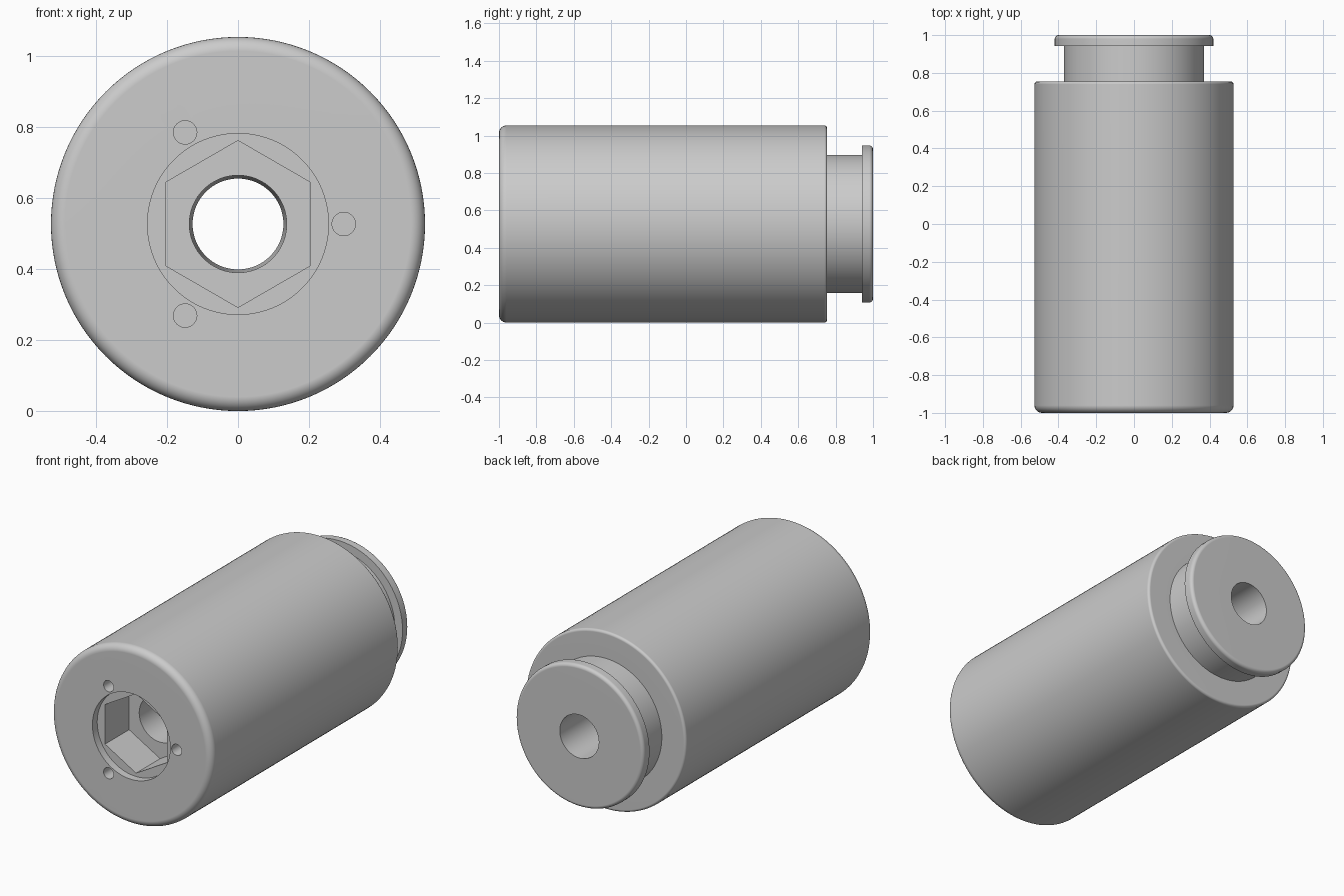
import bpy, bmesh
from math import sin, cos, pi, radians
from mathutils import Vector, Matrix

if "Cube" in bpy.data.objects:
    bpy.data.objects.remove(bpy.data.objects["Cube"], do_unlink=True)

R = 0.527            # outer radius, also the height of the axis
FLOOR = -0.73        # depth of the hex socket floor

grey = bpy.data.materials.new("plain grey")
grey.use_nodes = True
colour = (0.6, 0.6, 0.6, 1)
grey.diffuse_color = colour
grey.node_tree.nodes["Principled BSDF"].inputs["Base Color"].default_value = colour


def finish(bm, name):
    bmesh.ops.recalc_face_normals(bm, faces=bm.faces)
    mesh = bpy.data.meshes.new(name)
    bm.to_mesh(mesh)
    bm.free()
    mesh.materials.append(grey)
    obj = bpy.data.objects.new(name, mesh)
    bpy.context.collection.objects.link(obj)
    return obj


def fillet(r, y, size, start, steps=7):
    """Quarter round centred on (r, y), as (radius, y) points."""
    angles = [start + i * pi / 2 / steps for i in range(steps + 1)]
    return [(r + size * cos(a), y + size * sin(a)) for a in angles]


def lathe(profile, name, steps=128):
    """Revolve a closed (radius, y) profile about the lengthwise axis."""
    bm = bmesh.new()
    verts = [bm.verts.new((r, y, R)) for r, y in profile]
    edges = [bm.edges.new((v, verts[i - 1])) for i, v in enumerate(verts)]
    bmesh.ops.spin(bm, geom=verts + edges, cent=(0, 0, R), axis=(0, 1, 0),
                   angle=2 * pi, steps=steps, use_merge=True)
    bmesh.ops.remove_doubles(bm, verts=bm.verts, dist=1e-5)
    return finish(bm, name)


def add_prism(bm, x, z, radius, sides, y0, y1):
    """Prism along y with one corner pointing up."""
    ring = [bm.verts.new((x + radius * sin(2 * pi * i / sides), y0,
                          z + radius * cos(2 * pi * i / sides))) for i in range(sides)]
    face = bm.faces.new(ring)
    new = bmesh.ops.extrude_face_region(bm, geom=[face], use_keep_orig=True)["geom"]
    moved = [v for v in new if isinstance(v, bmesh.types.BMVert)]
    bmesh.ops.translate(bm, verts=moved, vec=(0, y1 - y0, 0))


# Barrel, neck, end flange, through bore and round front recess in one profile
profile = fillet(R - 0.04, -0.96, 0.04, -pi / 2)
profile += fillet(R - 0.015, 0.74, 0.015, 0, 4)
profile += [(0.37, 0.755), (0.37, 0.942), (0.42, 0.942)]
profile += fillet(0.40, 0.98, 0.02, 0, 5)
profile += [(0.128, 1), (0.137, FLOOR), (0.137, -0.955), (0.255, -0.955), (0.255, -1)]
barrel = lathe(profile, "barrel")

# Hex socket and three pin holes
bm = bmesh.new()
add_prism(bm, 0, R, 0.235, 6, -1.1, FLOOR)
for k in range(3):
    a = k * 2 * pi / 3
    add_prism(bm, 0.298 * cos(a), R + 0.298 * sin(a), 0.033, 32, -1.1, -0.88)
cutter = finish(bm, "socket_cutter")
cutter.hide_render = True

cut = barrel.modifiers.new("socket", "BOOLEAN")
cut.operation = "DIFFERENCE"
cut.solver = "EXACT"
cut.object = cutter

bpy.ops.object.select_all(action="DESELECT")
barrel.select_set(True)
bpy.context.view_layer.objects.active = barrel
bpy.ops.object.modifier_apply(modifier=cut.name)
bpy.data.objects.remove(cutter, do_unlink=True)

# Smooth rounds with crisp edges
bpy.ops.object.shade_smooth_by_angle(angle=radians(30))
weighted = barrel.modifiers.new("weighted normals", "WEIGHTED_NORMAL")
weighted.keep_sharp = True
